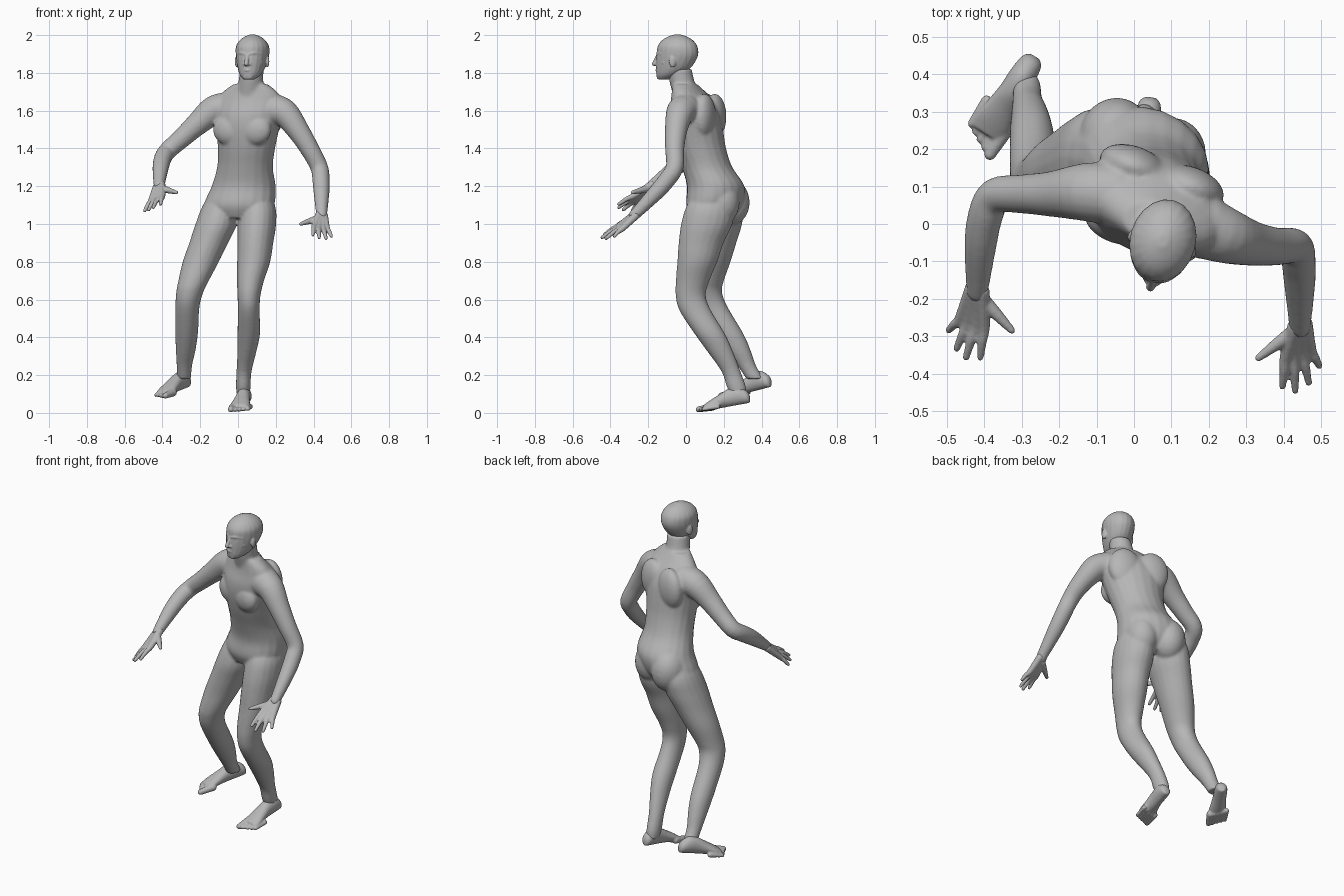
import bpy, bmesh, math
from mathutils import Vector, Matrix

default = bpy.data.objects.get("Cube")
if default:
    bpy.data.objects.remove(default, do_unlink=True)

skin = bpy.data.materials.new("grey skin")
skin.use_nodes = True
grey = (0.47, 0.47, 0.47, 1)
skin.diffuse_color = grey
skin.node_tree.nodes["Principled BSDF"].inputs["Base Color"].default_value = grey

UP = Vector((0, 0, 1))
SIDES = 20
TURN = math.radians(-20)   # the trunk is turned towards its right
GAZE = math.radians(-15)   # the head is turned a little less


def resample(rows, steps=4):
    """Catmull-Rom interpolation of rows of numbers."""
    rows = [Vector(r) for r in rows]
    out = []
    for i in range(len(rows) - 1):
        a, b = rows[max(i - 1, 0)], rows[i]
        c, d = rows[i + 1], rows[min(i + 2, len(rows) - 1)]
        for k in range(steps):
            t = k / steps
            out.append(0.5 * (2 * b + (c - a) * t + (2 * a - 5 * b + 4 * c - d) * t * t
                              + (3 * b - a - 3 * c + d) * t ** 3))
    return out + [rows[-1]]


def skin_rings(bm, rings):
    """Bridge (centre, u, v) ellipses into a closed solid."""
    loops = []
    for centre, u, v in rings:
        angles = [math.tau * k / SIDES for k in range(SIDES)]
        loops.append([bm.verts.new(centre + u * math.cos(a) + v * math.sin(a)) for a in angles])
    for low, high in zip(loops, loops[1:]):
        for k in range(SIDES):
            n = (k + 1) % SIDES
            bm.faces.new((low[k], low[n], high[n], high[k]))
    bm.faces.new(loops[0][::-1])
    bm.faces.new(loops[-1])


def loft(bm, rows, yaw=0.0):
    """Level ellipses from rows of x, y, z, half width, half depth."""
    u = Vector((math.cos(yaw), math.sin(yaw), 0))
    v = UP.cross(u)
    skin_rings(bm, [(Vector(r[:3]), u * r[3], v * r[4]) for r in resample(rows)])


def ball(bm, place, size, yaw=0.0):
    matrix = Matrix.Translation(place) @ Matrix.Rotation(yaw, 4, 'Z') @ Matrix.Diagonal((*size, 1))
    bmesh.ops.create_icosphere(bm, subdivisions=3, radius=1, matrix=matrix)


def tube(bm, rows):
    """Round limb with rounded ends from rows of x, y, z, radius."""
    rows = resample(rows)
    rings = []
    for i, row in enumerate(rows):
        ahead = rows[min(i + 1, len(rows) - 1)]
        along = Vector(ahead[:3]) - Vector(rows[max(i - 1, 0)][:3])
        u = along.orthogonal().normalized() if not rings else rings[-1][1].normalized()
        u = (u - u.project(along)).normalized()
        v = along.normalized().cross(u)
        rings.append((Vector(row[:3]), u * row[3], v * row[3]))
    skin_rings(bm, rings)
    for end in (rows[0], rows[-1]):
        ball(bm, end[:3], [end[3]] * 3)


def local(centre, side, forward, z, yaw):
    """Point beside and in front of a turned vertical axis."""
    spin = Matrix.Rotation(yaw, 3, 'Z')
    return Vector((*centre, z)) + spin @ Vector((side, -forward, 0))


def finish(bm, name, voxel, passes):
    """Fuse the overlapping solids into one smooth skin."""
    bmesh.ops.recalc_face_normals(bm, faces=bm.faces)
    mesh = bpy.data.meshes.new(name)
    bm.to_mesh(mesh)
    bm.free()
    mesh.materials.append(skin)
    obj = bpy.data.objects.new(name, mesh)
    bpy.context.collection.objects.link(obj)
    bpy.ops.object.select_all(action='DESELECT')
    obj.select_set(True)
    bpy.context.view_layer.objects.active = obj
    fuse = obj.modifiers.new("fuse", 'REMESH')
    fuse.mode = 'VOXEL'
    fuse.voxel_size = voxel
    soften = obj.modifiers.new("soften", 'SMOOTH')
    soften.factor = 0.5
    soften.iterations = passes
    for modifier in ("fuse", "soften"):
        bpy.ops.object.modifier_apply(modifier=modifier)
    bpy.ops.object.shade_smooth()


def hand(name, wrist, knuckles, tips, thumb):
    """Four fingers fanned from the wrist, and a thumb."""
    bm = bmesh.new()
    wrist = Vector(wrist)
    first, last = Vector(knuckles[0]), Vector(knuckles[1])
    for i, tip in enumerate(tips):
        knuckle = first.lerp(last, i / 3)
        root = wrist + (knuckle - first.lerp(last, 0.5)) * 0.4
        tip = Vector(tip)
        middle = knuckle.lerp(tip, 0.5) + UP * 0.004
        tube(bm, [(*root, 0.021), (*knuckle, 0.016), (*middle, 0.0125), (*tip, 0.0095)])
    base, end = Vector(thumb[0]), Vector(thumb[1])
    tube(bm, [(*base, 0.02), (*base.lerp(end, 0.5), 0.016), (*end, 0.01)])
    finish(bm, name, 0.005, 4)


def foot(name, heel, toe, outer):
    """Wedge-shaped foot with five toes; outer is +1 for right, -1 for left."""
    bm = bmesh.new()
    heel, toe = Vector(heel), Vector(toe)
    side = (toe - heel).cross(UP).normalized() * outer
    rings = []
    for t, width, height in resample([(0, .014, .035), (.05, .029, .064), (.2, .036, .098), (.38, .037, .096),
                                      (.55, .044, .074), (.7, .051, .054), (.82, .047, .036)]):
        rings.append((heel.lerp(toe, t) + UP * height / 2, side * width, UP * height / 2))
    skin_rings(bm, rings)
    for i in range(5):
        radius = 0.016 if i == 0 else 0.0125 - 0.0005 * i
        tip_at = 0.95 - 0.035 * i
        shift = side * (0.0215 * i - 0.039) + UP * radius
        root, tip = heel.lerp(toe, tip_at - 0.25) + shift, heel.lerp(toe, tip_at) + shift
        tube(bm, [(*root, radius * 1.3), (*tip, radius)])
    finish(bm, name, 0.005, 4)


# Trunk and neck
body = bmesh.new()
loft(body, [(.0, .14, 1.03, .14, .1), (.006, .152, 1.1, .19, .145), (.03, .157, 1.2, .172, .15),
            (.037, .112, 1.3, .15, .132), (.045, .077, 1.4, .154, .133), (.05, .056, 1.5, .172, .137),
            (.055, .046, 1.58, .19, .13), (.06, .036, 1.65, .188, .105), (.064, .014, 1.7, .15, .078),
            (.066, -.005, 1.74, .095, .06)], TURN)
loft(body, [(.064, .02, 1.64, .085, .08), (.066, .0, 1.7, .074, .074), (.068, -.02, 1.75, .066, .067),
            (.073, -.035, 1.82, .062, .066)], TURN)
for side in (-1, 1):
    ball(body, local((.005, .16), side * .078, -.05, 1.115, TURN), (.096, .105, .125), TURN)  # buttock
    ball(body, local((.05, .055), side * .072, .082, 1.5, TURN), (.09, .054, .085), TURN)    # chest
    ball(body, local((.05, .06), side * .08, -.07, 1.57, TURN), (.095, .055, .12), TURN)     # shoulder blade

# Legs, tapered into the pelvis
loft(body, [(.085, .145, 1.2, .055, .07), (.102, .13, 1.1, .094, .125), (.1, .11, 1.0, .102, .136),
            (.092, .08, .9, .095, .119), (.083, .06, .8, .088, .106), (.066, .035, .7, .072, .089),
            (.058, .025, .62, .061, .08), (.057, .05, .54, .058, .084), (.057, .125, .42, .06, .081),
            (.048, .178, .33, .051, .069), (.032, .238, .22, .04, .051), (.028, .266, .14, .039, .051),
            (.028, .28, .09, .034, .042)])
loft(body, [(-.065, .18, 1.2, .055, .07), (-.09, .182, 1.1, .096, .125), (-.115, .165, 1.0, .11, .132),
            (-.155, .15, .9, .103, .117), (-.197, .135, .8, .096, .101), (-.235, .115, .7, .081, .086),
            (-.255, .112, .64, .072, .079), (-.268, .14, .56, .064, .081), (-.272, .225, .42, .06, .079),
            (-.277, .277, .33, .052, .066), (-.284, .322, .25, .041, .049), (-.285, .366, .18, .037, .047)])

# Arms
tube(body, [(-.05, .08, 1.615, .085), (-.13, .085, 1.6, .078), (-.22, .08, 1.525, .061), (-.3, .08, 1.452, .052),
            (-.37, .075, 1.39, .048), (-.397, .02, 1.35, .047), (-.41, -.06, 1.295, .043),
            (-.418, -.18, 1.203, .029)])
tube(body, [(.19, -.01, 1.605, .085), (.25, -.033, 1.585, .074), (.315, -.052, 1.5, .06), (.378, -.06, 1.4, .051),
            (.43, -.06, 1.3, .047), (.439, -.1, 1.235, .046), (.442, -.16, 1.165, .042),
            (.443, -.275, 1.046, .029)])
finish(body, "body", 0.007, 10)

# Hands, from forefinger to little finger
hand("right_hand", (-.418, -.175, 1.204), [(-.4, -.272, 1.152), (-.462, -.25, 1.12)],
     [(-.41, -.356, 1.105), (-.448, -.356, 1.088), (-.473, -.332, 1.075), (-.494, -.283, 1.07)],
     [(-.405, -.2, 1.188), (-.326, -.284, 1.167)])
hand("left_hand", (.443, -.27, 1.047), [(.405, -.352, .993), (.471, -.335, .977)],
     [(.396, -.433, .943), (.43, -.445, .928), (.466, -.423, .924), (.494, -.378, .936)],
     [(.425, -.288, 1.03), (.332, -.357, 1.0)])

# Feet
foot("left_foot", (.045, .338, .053), (-.002, .046, 0), -1)
foot("right_foot", (-.264, .447, .137), (-.425, .194, .072), 1)

# Head: skull rows hold height, forward shift, half width, half depth
head = bmesh.new()
AXIS = (.077, -.045)
skull = [(1.765, .075, .028, .03), (1.787, .052, .052, .062), (1.82, .026, .069, .09), (1.86, .01, .08, .106),
         (1.9, .0, .087, .112), (1.94, .0, .086, .107), (1.97, .0, .069, .086), (1.99, .0, .044, .055),
         (2.003, .0, .014, .017)]
loft(head, [(*local(AXIS, 0, shift, z, GAZE), a, b) for z, shift, a, b in skull], GAZE)


def feature(points):
    """Rounded ridge on the face from rows of side, forward, height, radius."""
    tube(head, [(*local(AXIS, s, f, z, GAZE), r) for s, f, z, r in points])


feature([(0, .105, 1.895, .01), (0, .12, 1.865, .011), (0, .128, 1.848, .012)])        # nose
feature([(-.022, .1, 1.812, .007), (0, .112, 1.814, .009), (.022, .1, 1.812, .007)])   # lips
feature([(-.012, .096, 1.78, .015), (.012, .096, 1.78, .015)])                         # chin
for side in (-1, 1):
    feature([(side * .012, .106, 1.899, .008), (side * .035, .095, 1.905, .01), (side * .06, .068, 1.9, .009)])
    feature([(side * .03, .09, 1.85, .013), (side * .06, .058, 1.855, .012)])          # cheekbone
    feature([(side * .014, .113, 1.846, .008), (side * .006, .117, 1.846, .008)])      # nostril
    ball(head, local(AXIS, side * .083, .005, 1.86, GAZE), (.01, .019, .032), GAZE + side * .3)  # ear
finish(head, "head", 0.004, 4)
